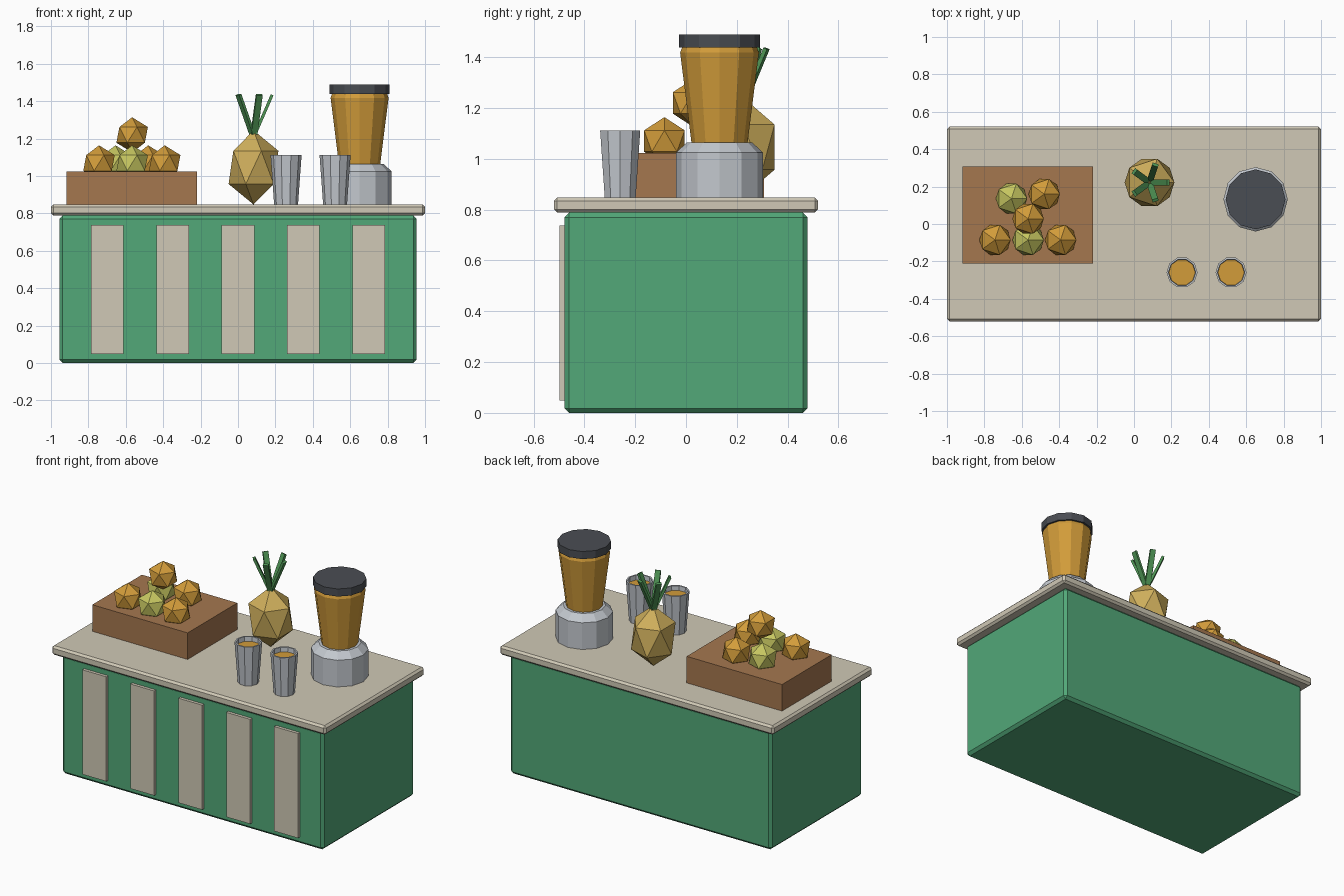
import bpy, bmesh, math
from mathutils import Matrix, Vector

if "Cube" in bpy.data.objects:
    bpy.data.objects.remove(bpy.data.objects["Cube"])


def material(name, hex_code):
    def lin(c):
        c /= 255
        return c / 12.92 if c <= 0.04045 else ((c + 0.055) / 1.055) ** 2.4
    m = bpy.data.materials.new(name)
    m.diffuse_color = [lin(int(hex_code[i:i + 2], 16)) for i in (0, 2, 4)] + [1]
    m.use_nodes = True
    m.node_tree.nodes["Principled BSDF"].inputs["Base Color"].default_value = m.diffuse_color
    return m


GREEN = material("counter green", "52A878")
CREAM = material("cream", "D0C9B6")
BROWN = material("crate brown", "A5774F")
ORANGE = material("juice orange", "D29C3A")
LIME = material("lime", "C6C660")
GOLD = material("pineapple gold", "CFAF5C")
LEAF = material("leaf green", "4F9555")
STEEL = material("steel", "C3C8CE")
DARK = material("lid grey", "4A4D53")


def finish(bm, name, mat):
    bmesh.ops.recalc_face_normals(bm, faces=bm.faces)
    me = bpy.data.meshes.new(name)
    bm.to_mesh(me)
    bm.free()
    me.materials.append(mat)
    ob = bpy.data.objects.new(name, me)
    bpy.context.collection.objects.link(ob)
    return ob


def box(name, lo, hi, mat, bevel=0):
    lo, hi = Vector(lo), Vector(hi)
    bm = bmesh.new()
    bmesh.ops.create_cube(bm, size=1, matrix=Matrix.Translation((lo + hi) / 2) @ Matrix.Diagonal((*(hi - lo), 1)))
    if bevel:
        bmesh.ops.bevel(bm, geom=bm.edges[:], offset=bevel, segments=1, affect='EDGES')
    return finish(bm, name, mat)


def lathe(name, x, y, profile, mat, sides=12):
    """Faceted solid turned from (radius, z) points, capped at both ends."""
    bm = bmesh.new()
    rings = [[bm.verts.new((x + r * math.cos(math.tau * i / sides), y + r * math.sin(math.tau * i / sides), z))
              for i in range(sides)] for r, z in profile]
    for a, b in zip(rings, rings[1:]):
        for i in range(sides):
            j = (i + 1) % sides
            bm.faces.new((a[i], a[j], b[j], b[i]))
    bm.faces.new(rings[0])
    bm.faces.new(rings[-1])
    return finish(bm, name, mat)


def ico(name, loc, r, mat, stretch=1):
    bm = bmesh.new()
    bmesh.ops.create_icosphere(bm, subdivisions=1, radius=r,
                               matrix=Matrix.Translation(loc) @ Matrix.Diagonal((1, 1, stretch, 1)))
    return finish(bm, name, mat)


# Counter with front stripes
TOP = 0.848
box("counter_body", (-0.955, -0.478, 0), (0.955, 0.478, 0.788), GREEN, 0.018)
box("counter_top", (-1, -0.52, 0.788), (1, 0.52, TOP), CREAM, 0.013)
for i in range(5):
    x = -0.70 + 0.35 * i
    box(f"front_stripe_{i + 1}", (x - 0.087, -0.498, 0.048), (x + 0.087, -0.47, 0.738), CREAM)

# Crate of fruit
box("crate", (-0.916, -0.211, TOP), (-0.22, 0.307, 1.023), BROWN)
fruit = [(-0.743, -0.085, 1.07, ORANGE), (-0.566, -0.085, 1.07, LIME), (-0.392, -0.085, 1.07, ORANGE),
         (-0.655, 0.136, 1.07, LIME), (-0.48, 0.16, 1.07, ORANGE), (-0.566, 0.028, 1.22, ORANGE)]
for i, (x, y, z, mat) in enumerate(fruit):
    ico(f"fruit_{i + 1}", (x, y, z), 0.094, mat)

# Pineapple with a crown of leaning leaves
px, py = 0.083, 0.222
ico("pineapple", (px, py, 1.046), 0.149, GOLD, 1.33)
for i in range(5):
    bm = bmesh.new()
    lean = Matrix.Rotation(math.tau * i / 5, 4, 'Z') @ Matrix.Rotation(0.41, 4, 'Y')
    bmesh.ops.create_cube(bm, size=1, matrix=Matrix.Translation((px, py, 1.205)) @ lean
                          @ Matrix.Translation((0, 0, 0.125)) @ Matrix.Diagonal((0.016, 0.034, 0.25, 1)))
    finish(bm, f"pineapple_leaf_{i + 1}", LEAF)

# Blender: base, jar, lid
bx, by = 0.65, 0.132
lathe("blender_base", bx, by, [(0.172, TOP), (0.172, 1.024), (0.128, 1.065)], STEEL)
lathe("blender_jar", bx, by, [(0.11, 1.06), (0.155, 1.418), (0.147, 1.44)], ORANGE)
lathe("blender_lid", bx, by, [(0.16, 1.439), (0.16, 1.489)], DARK)

# Cups, hollow at the rim, with juice
for i, x in enumerate((0.257, 0.519)):
    y = -0.259
    lathe(f"cup_{i + 1}", x, y, [(0.064, TOP), (0.083, 1.112), (0.073, 1.112), (0.070, 1.07)], STEEL, 10)
    lathe(f"cup_juice_{i + 1}", x, y, [(0.069, 1.068), (0.0705, 1.082)], ORANGE, 10)
